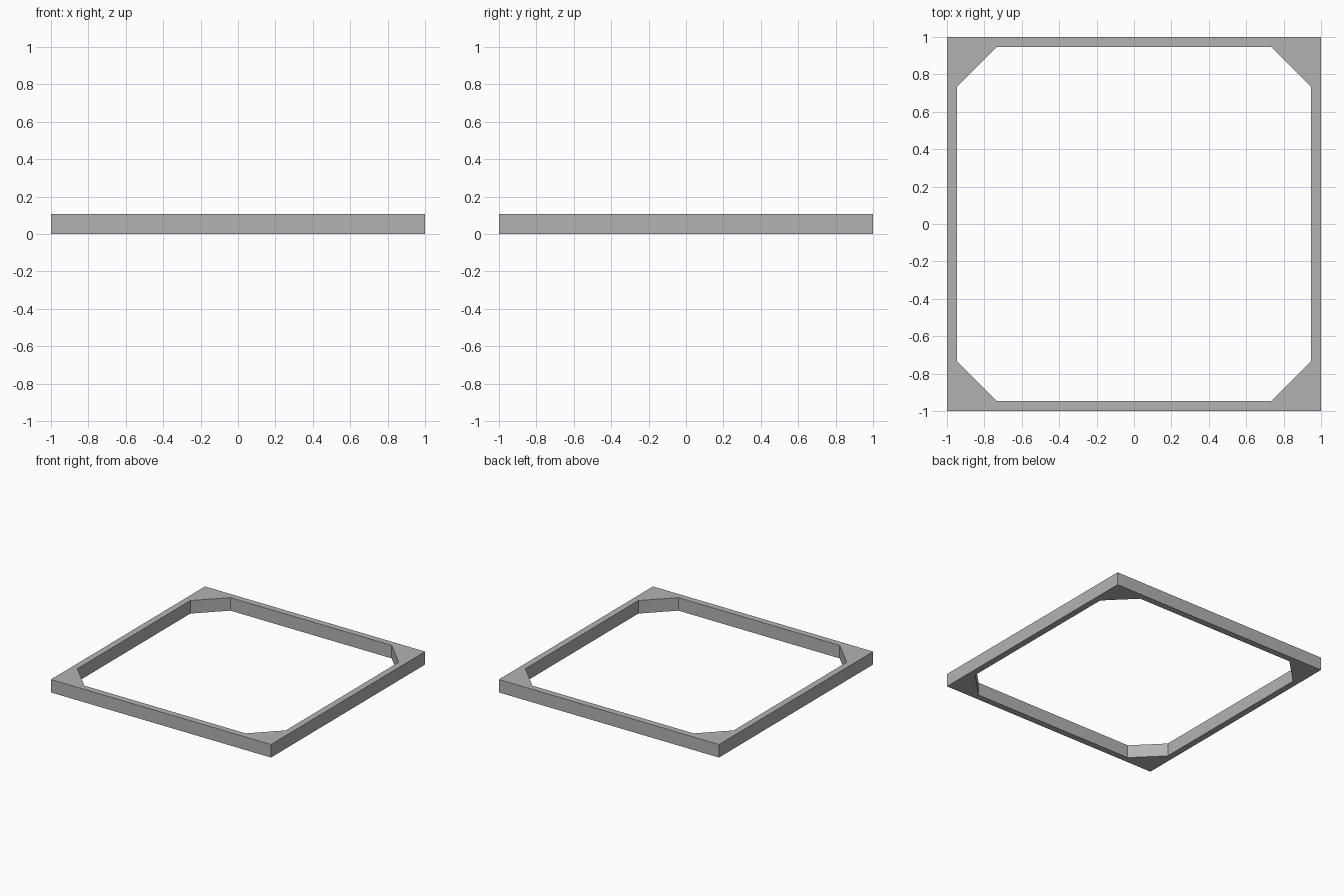
import bpy
import bmesh

cube = bpy.data.objects.get("Cube")
if cube:
    bpy.data.objects.remove(cube, do_unlink=True)

HEIGHT = 0.107   # frame thickness
INNER = 0.947    # half width of the opening
CHAMFER = 0.733  # where the corner gussets begin

# Plain grey material
grey = bpy.data.materials.new("grey")
grey.use_nodes = True
colour = (0.45, 0.45, 0.45, 1)
grey.diffuse_color = colour
grey.node_tree.nodes["Principled BSDF"].inputs["Base Color"].default_value = colour


def turn(x, y, quarter):
    """Rotate a plan point by quarter turns."""
    for _ in range(quarter):
        x, y = -y, x
    return (x, y, 0)


# Flat outline: each quarter has one outer corner and two gusset points
bm = bmesh.new()
corners = []
for q in range(4):
    corners.append([bm.verts.new(turn(x, y, q))
                    for x, y in ((1, 1), (INNER, CHAMFER), (CHAMFER, INNER))])

for q in range(4):
    outer, start, end = corners[q]
    next_outer, next_start, _ = corners[(q + 1) % 4]
    bm.faces.new((outer, end, start))                  # corner gusset
    bm.faces.new((outer, next_outer, next_start, end))  # side rail

# Raise the outline into a solid frame
raised = bmesh.ops.extrude_face_region(bm, geom=bm.faces[:], use_keep_orig=True)
top = [v for v in raised["geom"] if isinstance(v, bmesh.types.BMVert)]
bmesh.ops.translate(bm, verts=top, vec=(0, 0, HEIGHT))
bmesh.ops.recalc_face_normals(bm, faces=bm.faces[:])

mesh = bpy.data.meshes.new("square_frame")
bm.to_mesh(mesh)
bm.free()
mesh.materials.append(grey)
frame = bpy.data.objects.new("square_frame", mesh)
bpy.context.collection.objects.link(frame)
